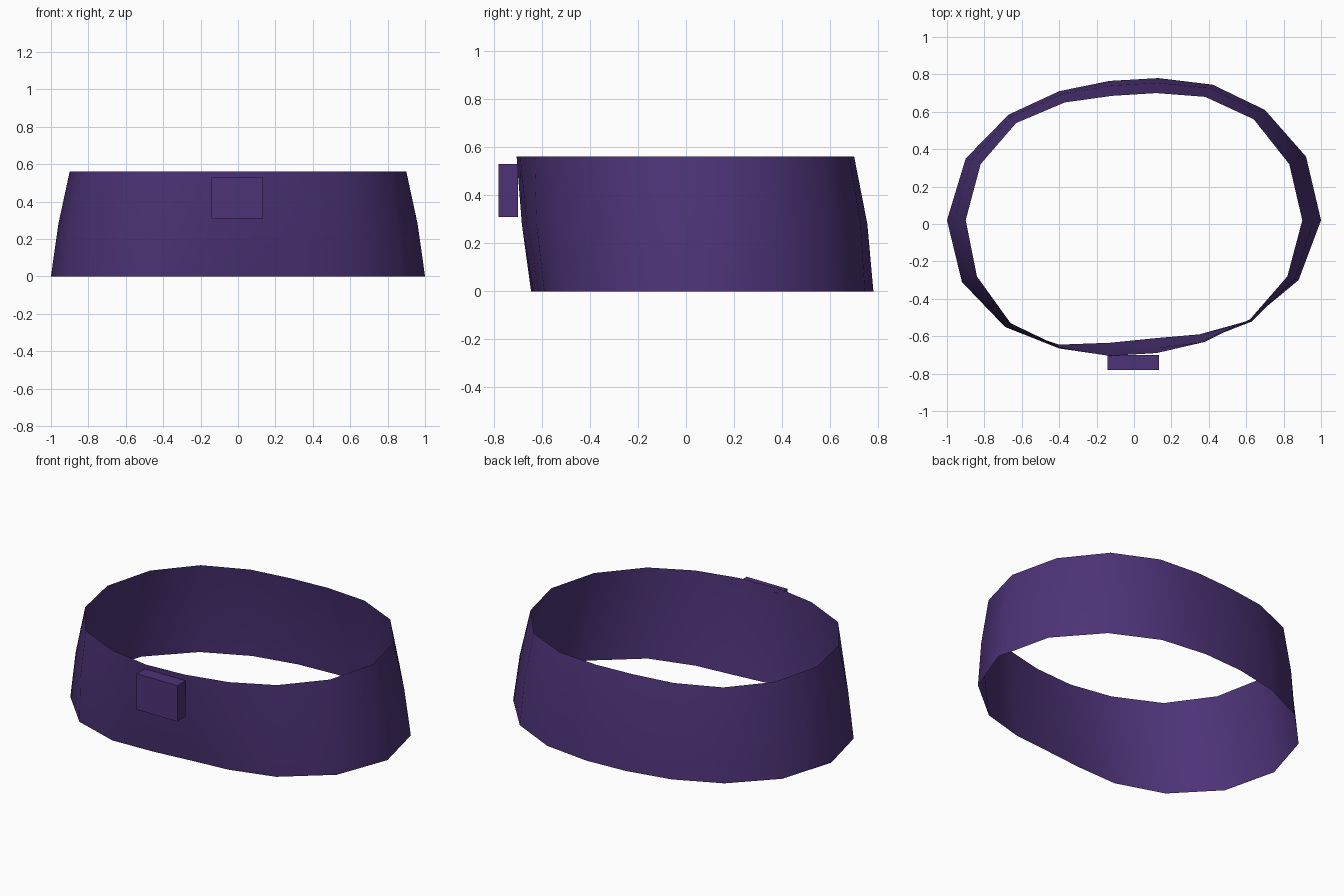
import bpy
import bmesh
from math import radians
from mathutils import Vector

default_cube = bpy.data.objects.get("Cube")
if default_cube:
    bpy.data.objects.remove(default_cube, do_unlink=True)


def make_material(name, colour):
    material = bpy.data.materials.new(name)
    material.use_nodes = True
    material.diffuse_color = colour
    material.node_tree.nodes["Principled BSDF"].inputs["Base Color"].default_value = colour
    return material


def add_object(name, bm, material):
    mesh = bpy.data.meshes.new(name)
    bm.to_mesh(mesh)
    bm.free()
    mesh.materials.append(material)
    obj = bpy.data.objects.new(name, mesh)
    bpy.context.collection.objects.link(obj)
    return obj


purple = make_material("dark purple", (0.073, 0.033, 0.185, 1))

# Outlines of the band's lower and upper rims, counter-clockwise from the left side
lower_outline = [
    (1, .02), (.92, .36), (.7, .61), (.42, .745), (.13, .78), (-.13, .765),
    (-.4, .71), (-.67, .585), (-.9, .35), (-1, .02), (-.92, -.31), (-.69, -.55),
    (-.4, -.645), (-.13, -.635), (.12, -.61), (.35, -.59), (.62, -.515), (.88, -.3)]
upper_outline = [
    (.9, .02), (.83, .32), (.64, .56), (.38, .68), (.12, .7), (-.12, .685),
    (-.37, .65), (-.63, .54), (-.82, .32), (-.9, .02), (-.84, -.28), (-.66, -.53),
    (-.39, -.66), (-.13, -.705), (.12, -.69), (.38, -.63), (.62, -.51), (.82, -.28)]
height = 0.56

# Band: a thin open loop, slightly bulged at half height
bm = bmesh.new()
rings = [[], [], []]
for (lx, ly), (ux, uy) in zip(lower_outline, upper_outline):
    low, top = Vector((lx, ly, 0)), Vector((ux, uy, height))
    middle = (low + top) / 2
    middle.x *= 1.011
    middle.y *= 1.02
    for ring, point in zip(rings, (low, middle, top)):
        ring.append(bm.verts.new(point))
for below, above in zip(rings, rings[1:]):
    for i in range(len(below)):
        j = (i + 1) % len(below)
        bm.faces.new((below[i], below[j], above[j], above[i]))
band = add_object("belt_band", bm, purple)
bpy.context.view_layer.objects.active = band
band.select_set(True)
bpy.ops.object.shade_smooth_by_angle(angle=radians(60))

# Buckle: a plain block on the front
bm = bmesh.new()
bmesh.ops.create_cube(bm, size=1)
bmesh.ops.scale(bm, vec=(0.275, 0.08, 0.22), verts=bm.verts)
bmesh.ops.translate(bm, vec=(-0.003, -0.74, 0.42), verts=bm.verts)
add_object("buckle", bm, purple)
